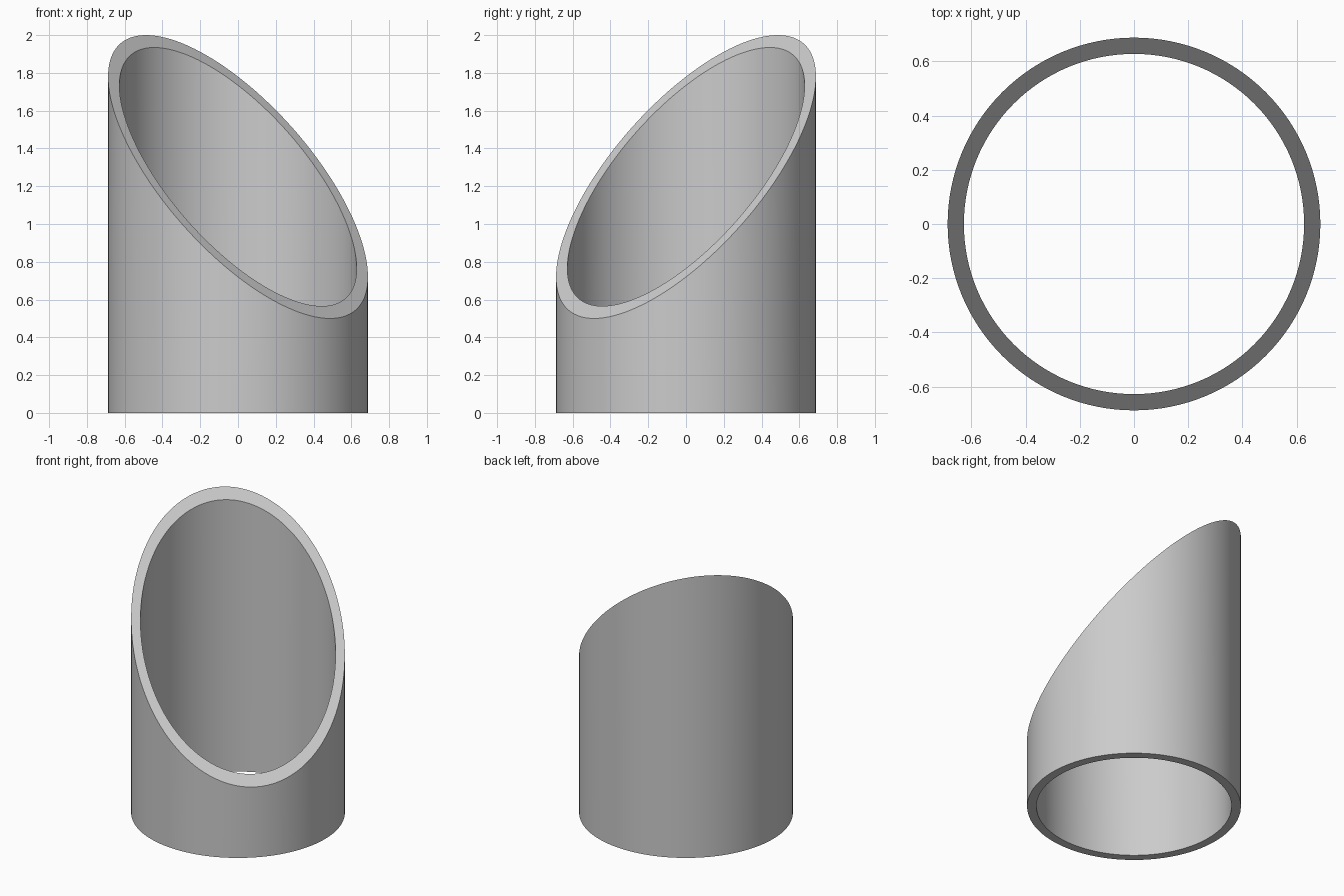
import bpy, bmesh, math

if "Cube" in bpy.data.objects:
    bpy.data.objects.remove(bpy.data.objects["Cube"])

R_OUT, R_IN, SEG = 0.688, 0.628, 128
MID, RISE = 1.25, 0.75          # slanted cut: mean height and rise at the outer wall


def cut_height(x, y):
    # Plane climbing toward the back left (-x, +y)
    return MID + RISE / R_OUT * (y - x) / math.sqrt(2)


def ring(bm, radius, top):
    verts = []
    for i in range(SEG):
        a = 2 * math.pi * i / SEG
        x, y = radius * math.cos(a), radius * math.sin(a)
        verts.append(bm.verts.new((x, y, cut_height(x, y) if top else 0)))
    return verts


# Hollow tube: outer wall, slanted rim, inner wall, base rim
bm = bmesh.new()
rings = [ring(bm, R_OUT, False), ring(bm, R_OUT, True),
         ring(bm, R_IN, True), ring(bm, R_IN, False)]
for k in range(4):
    a, b = rings[k], rings[(k + 1) % 4]
    for i in range(SEG):
        j = (i + 1) % SEG
        bm.faces.new((a[i], a[j], b[j], b[i]))
bmesh.ops.recalc_face_normals(bm, faces=bm.faces)

mesh = bpy.data.meshes.new("slanted_tube")
bm.to_mesh(mesh)
bm.free()
tube = bpy.data.objects.new("slanted_tube", mesh)
bpy.context.collection.objects.link(tube)

# Smooth walls with crisp rims
bpy.context.view_layer.objects.active = tube
tube.select_set(True)
bpy.ops.object.shade_smooth_by_angle(angle=math.radians(30))
